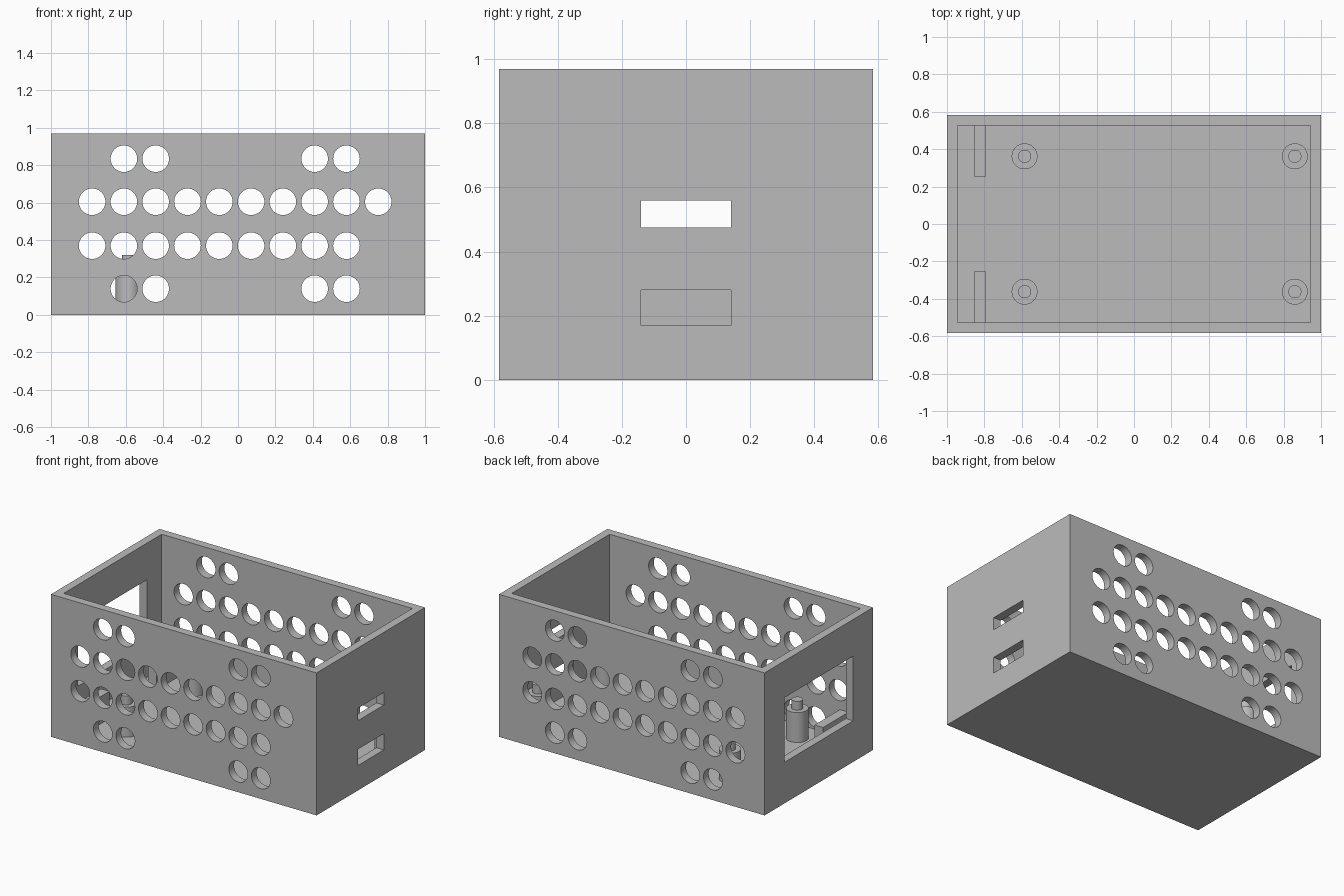
import bpy
import bmesh
import math
from mathutils import Matrix, Vector

if "Cube" in bpy.data.objects:
    bpy.data.objects.remove(bpy.data.objects["Cube"], do_unlink=True)

HALF_X, HALF_Y, HEIGHT = 1.0, 0.583, 0.97
WALL = 0.056

grey = bpy.data.materials.new("plain grey")
grey.use_nodes = True
grey.diffuse_color = (0.5, 0.5, 0.5, 1)
grey.node_tree.nodes["Principled BSDF"].inputs["Base Color"].default_value = (0.5, 0.5, 0.5, 1)


def add_box(bm, low, high):
    low, high = Vector(low), Vector(high)
    bmesh.ops.create_cube(bm, size=1, matrix=Matrix.Translation((low + high) / 2)
                          @ Matrix.Diagonal((*(high - low), 1)))


def add_cylinder(bm, centre, radius, depth, tilt=0):
    bmesh.ops.create_cone(bm, cap_ends=True, segments=48, radius1=radius, radius2=radius, depth=depth,
                          matrix=Matrix.Translation(centre) @ Matrix.Rotation(tilt, 4, "X"))


def make_object(name, bm):
    mesh = bpy.data.meshes.new(name)
    bm.to_mesh(mesh)
    bm.free()
    mesh.materials.append(grey)
    obj = bpy.data.objects.new(name, mesh)
    bpy.context.collection.objects.link(obj)
    return obj


def activate(obj):
    bpy.ops.object.select_all(action="DESELECT")
    obj.select_set(True)
    bpy.context.view_layer.objects.active = obj


def cut(target, bm):
    cutter = make_object("cutter", bm)
    cutter.hide_render = True
    mod = target.modifiers.new("cut", "BOOLEAN")
    mod.operation, mod.solver, mod.object = "DIFFERENCE", "EXACT", cutter
    activate(target)
    bpy.ops.object.modifier_apply(modifier=mod.name)
    bpy.data.objects.remove(cutter, do_unlink=True)


# Open box
bm = bmesh.new()
add_box(bm, (-HALF_X, -HALF_Y, 0), (HALF_X, HALF_Y, HEIGHT))
case = make_object("case", bm)
bm = bmesh.new()
add_box(bm, (WALL - HALF_X, WALL - HALF_Y, WALL), (HALF_X - WALL, HALF_Y - WALL, HEIGHT + 0.2))
cut(case, bm)

# Round vents in the front and back walls; the front lacks one
bm = bmesh.new()
full_row, short_row = range(10), (1, 2, 7, 8)
for z, columns in ((0.835, short_row), (0.605, full_row), (0.37, full_row), (0.14, short_row)):
    for side in (-1, 1):
        for i in columns:
            if side < 0 and i == 9 and z < 0.5:
                continue
            add_cylinder(bm, (-0.78 + 0.17 * i, side * (HALF_Y - WALL / 2), z), 0.071, 0.2, math.pi / 2)

# Two slots on the left, a large window on the right
for low, high in ((0.17, 0.28), (0.475, 0.56)):
    add_box(bm, (HALF_X - 0.1, -0.14, low), (HALF_X + 0.1, 0.14, high))
add_box(bm, (-HALF_X - 0.1, -0.37, 0.28), (-HALF_X + 0.1, 0.37, 0.72))
cut(case, bm)
activate(case)
bpy.ops.object.shade_smooth_by_angle(angle=math.radians(30))

# Stepped standoffs and low ribs on the floor
for side, label in ((-1, "front"), (1, "back")):
    for x, end in ((-0.585, "right"), (0.86, "left")):
        bm = bmesh.new()
        y = side * 0.362
        add_cylinder(bm, (x, y, 0.15), 0.069, 0.22)
        add_cylinder(bm, (x, y, 0.28), 0.035, 0.08)
        standoff = make_object(f"{label}_{end}_standoff", bm)
        activate(standoff)
        bpy.ops.object.shade_smooth_by_angle(angle=math.radians(30))
    bm = bmesh.new()
    ys = sorted((side * 0.253, side * (HALF_Y - WALL + 0.005)))
    add_box(bm, (-0.855, ys[0], WALL - 0.01), (-0.79, ys[1], 0.24))
    make_object(f"{label}_rib", bm)
